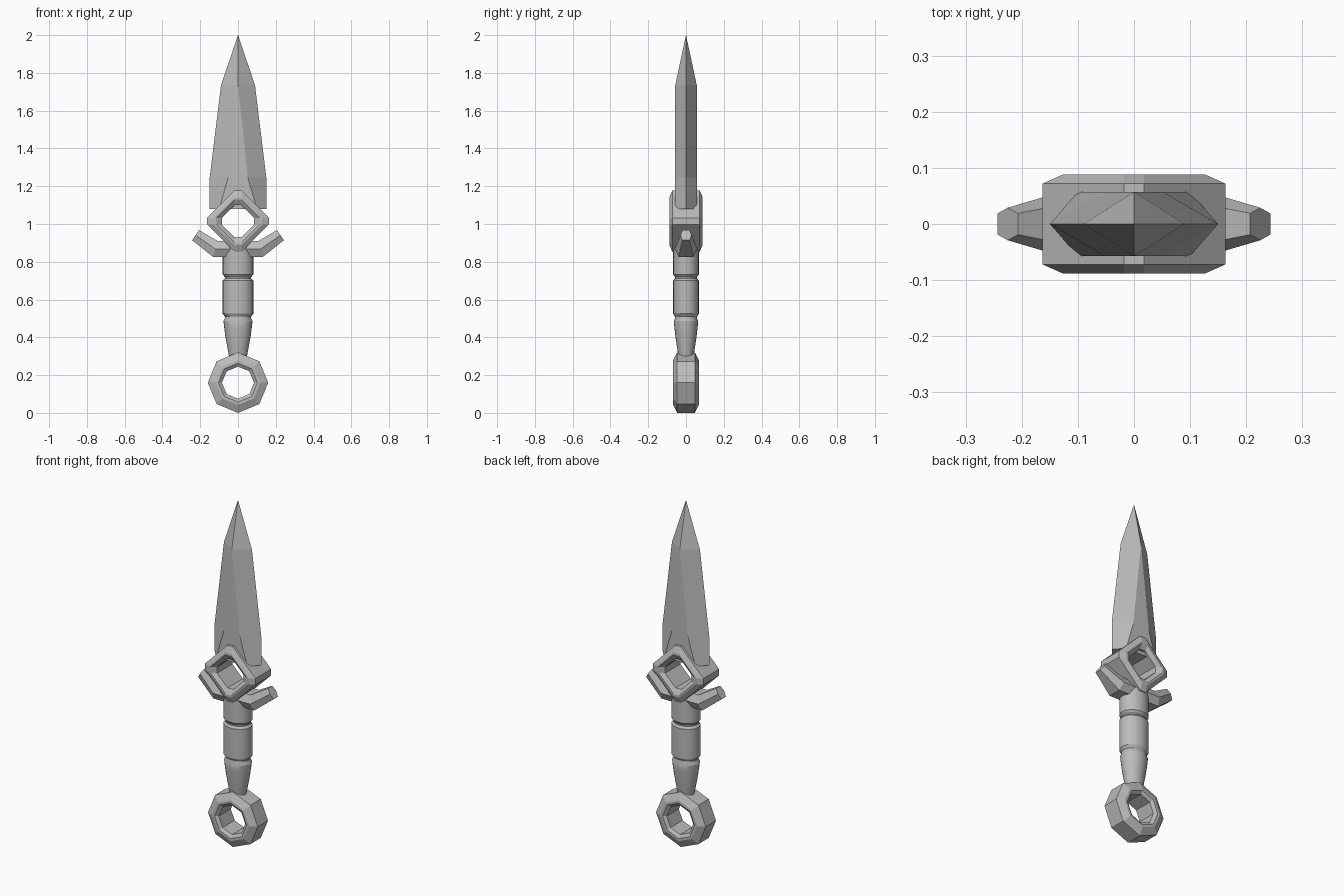
import bpy, bmesh
from math import pi, cos, sin
from mathutils import Vector

cube = bpy.data.objects.get("Cube")
if cube:
    bpy.data.objects.remove(cube, do_unlink=True)

steel = bpy.data.materials.new("grey_steel")
steel.use_nodes = True
GREY = (0.5, 0.5, 0.5, 1)
steel.diffuse_color = GREY
steel.node_tree.nodes["Principled BSDF"].inputs["Base Color"].default_value = GREY


def loft(name, rings, loop=False):
    """Skin a list of equal-length rings; loop joins last to first, else capped."""
    bm = bmesh.new()
    vs = [[bm.verts.new(p) for p in ring] for ring in rings]
    n = len(vs[0])
    pairs = list(zip(vs, vs[1:])) + ([(vs[-1], vs[0])] if loop else [])
    for a, b in pairs:
        for i in range(n):
            j = (i + 1) % n
            bm.faces.new((a[i], a[j], b[j], b[i]))
    if not loop:
        bm.faces.new(vs[0])
        bm.faces.new(vs[-1])
    bmesh.ops.remove_doubles(bm, verts=bm.verts, dist=1e-5)
    bmesh.ops.recalc_face_normals(bm, faces=bm.faces)
    mesh = bpy.data.meshes.new(name)
    bm.to_mesh(mesh)
    bm.free()
    mesh.materials.append(steel)
    obj = bpy.data.objects.new(name, mesh)
    bpy.context.collection.objects.link(obj)
    return obj


def frame(name, centre_z, section, outline):
    """Upright ring: section lists (radius, y), outline(radius) gives x, z points."""
    section = section + [(r, -y) for r, y in reversed(section)]
    loft(name, [[(x, y, centre_z + z) for x, z in outline(r)] for r, y in section], True)


def octagon(r):
    return [(r * cos(i * pi / 4), r * sin(i * pi / 4)) for i in range(8)]


def cut_diamond(r):
    c = 0.018
    return [(r, -c), (r, c), (c, r), (-c, r), (-r, c), (-r, -c), (-c, -r), (c, -r)]


# Blade: six-sided section whose flat narrows to a ridge, then a point
def blade_ring(z, half_width, flat, depth):
    return [(half_width, 0, z), (flat, depth, z), (-flat, depth, z),
            (-half_width, 0, z), (-flat, -depth, z), (flat, -depth, z)]


loft("blade", [blade_ring(1.08, 0.15, 0.1, 0.057), blade_ring(1.245, 0.15, 0.052, 0.057),
               blade_ring(1.735, 0.09, 0.0002, 0.057), blade_ring(2, 0.0003, 0.0001, 0.0002)])

# Guard and pommel rings with chamfered rims
frame("guard_frame", 1.015, [(0.085, 0.07), (0.115, 0.088), (0.127, 0.088), (0.163, 0.072)], cut_diamond)
frame("pommel_ring", 0.16, [(0.085, 0.055), (0.103, 0.068), (0.118, 0.068), (0.16, 0.047)], octagon)

# Guard arms: six-sided bars with a ridge along the middle of each side
ARM = [((0, 0.868), (0, 0.042), 0.06), ((0.12, 0.868), (0.012, -0.042), 0.06),
       ((0.225, 0.941), (0.018, -0.027), 0.029)]
for side, word in ((1, "left"), (-1, "right")):
    rings = []
    for (x, z), (dx, dz), w in ARM:
        dz = -abs(dz)
        rings.append([(side * (x + k * dx), w * f, z + k * dz)
                      for k, f in ((1, 0.65), (0, 1), (-1, 0.65), (-1, -0.65), (0, -1), (1, -0.65))])
    loft(word + "_guard_arm", rings)

# Grip: one oval turned profile with two grooves and a tapered end
PROFILE = [(0.29, 0.046), (0.34, 0.055), (0.4, 0.066), (0.45, 0.073), (0.487, 0.077), (0.5, 0.07),
           (0.51, 0.07), (0.525, 0.081), (0.7, 0.081), (0.712, 0.07), (0.72, 0.07),
           (0.733, 0.081), (0.88, 0.081)]
SIDES = 24
grip = loft("grip", [[(r * cos(2 * pi * i / SIDES), 0.84 * r * sin(2 * pi * i / SIDES), z)
                      for i in range(SIDES)] for z, r in PROFILE])
bpy.ops.object.select_all(action="DESELECT")
grip.select_set(True)
bpy.context.view_layer.objects.active = grip
bpy.ops.object.shade_smooth_by_angle(angle=pi / 6)
